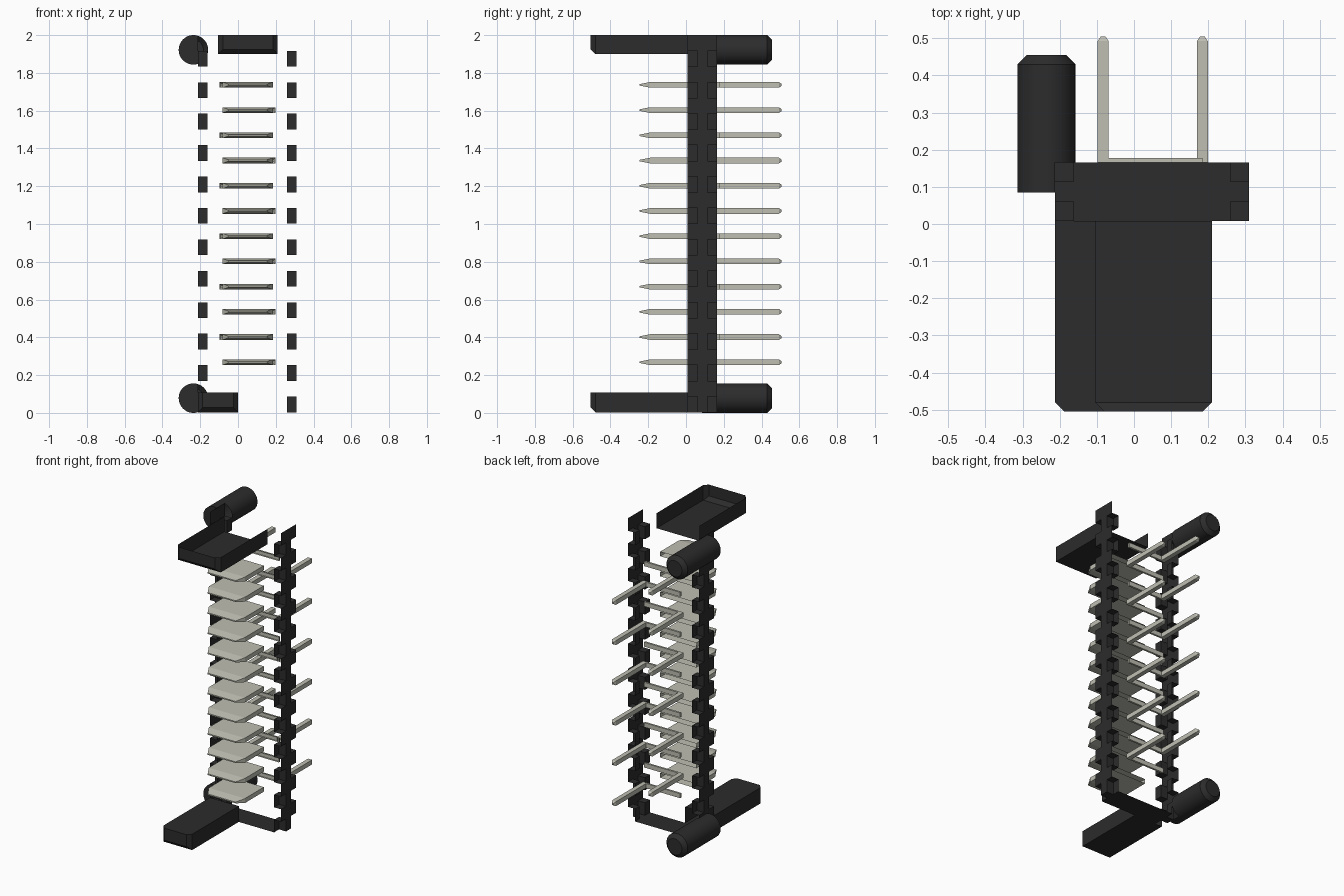
import bpy, bmesh, math
from mathutils import Vector, Matrix

if "Cube" in bpy.data.objects:
    bpy.data.objects.remove(bpy.data.objects["Cube"], do_unlink=True)


def material(name, col):
    m = bpy.data.materials.new(name)
    m.use_nodes = True
    m.diffuse_color = (*col, 1)
    m.node_tree.nodes["Principled BSDF"].inputs["Base Color"].default_value = (*col, 1)
    return m


BLACK = material("black plastic", (0.025, 0.025, 0.025))
METAL = material("tinned metal", (0.52, 0.52, 0.45))


def finish(bm, name, mat):
    me = bpy.data.meshes.new(name)
    bm.to_mesh(me)
    bm.free()
    me.materials.append(mat)
    ob = bpy.data.objects.new(name, me)
    bpy.context.collection.objects.link(ob)
    return ob


def box(bm, x, y, z, tip=None):
    """Box from (min, max) ranges; tip = (end index on y, x inset, z inset)."""
    grid = {}
    for i in (0, 1):
        for j in (0, 1):
            for k in (0, 1):
                dx, dz = tip[1:] if tip and tip[0] == j else (0, 0)
                grid[i, j, k] = bm.verts.new((x[i] + dx * (1 - 2 * i), y[j], z[k] + dz * (1 - 2 * k)))
    faces = {}
    for axis, tag in enumerate("xyz"):
        for side in (0, 1):
            loop = []
            for a, b in ((0, 0), (1, 0), (1, 1), (0, 1)):
                key = [a, b]
                key.insert(axis, side)
                loop.append(grid[tuple(key)])
            # wind each face so that it points outwards
            if (side == 1) == (axis == 1):
                loop.reverse()
            faces[tag + "-+"[side]] = bm.faces.new(loop)
    return faces


def drop(bm, faces, *tags):
    bmesh.ops.delete(bm, geom=[faces[t] for t in tags], context='FACES_ONLY')


def quad(bm, *pts):
    bm.faces.new([bm.verts.new(p) for p in pts])


XL, XR = -0.212, 0.31        # outer sides of the housing
YF, YB = 0.008, 0.165        # front and back of the housing
N1, N2 = 0.06, 0.115         # notch depths from front and back
Z0, PITCH, COUNT = 0.003, 0.1664, 12
D = 0.051                    # notch depth across x

# Side walls: a thin sheet with notched corners and the notch linings
for name, outer, inner in (("left_wall", XR, XR - D), ("right_wall", XL, XL + D)):
    bm = bmesh.new()
    for i in range(COUNT):
        a = Z0 + i * PITCH
        b, c = a + PITCH / 2, a + PITCH
        for y0, y1, z0, z1 in ((N1, N2, a, b), (YF, YB, b, c)):
            quad(bm, (outer, y0, z0), (outer, y1, z0), (outer, y1, z1), (outer, y0, z1))
        for edge, deep in ((YF, N1), (YB, N2)):
            quad(bm, (inner, edge, a), (inner, deep, a), (inner, deep, b), (inner, edge, b))
            quad(bm, (inner, deep, a), (outer, deep, a), (outer, deep, b), (inner, deep, b))
            for z in (a, b) if i else (b,):
                quad(bm, (inner, edge, z), (outer, edge, z), (outer, deep, z), (inner, deep, z))
    bmesh.ops.remove_doubles(bm, verts=bm.verts, dist=1e-4)
    finish(bm, name, BLACK)

# Floor sheet of the housing, with its corners notched
bm = bmesh.new()
for x0, x1, y0, y1 in ((XL + D, XR - D, YF, YB), (XL, XL + D, N1, N2), (XR - D, XR, N1, N2)):
    quad(bm, (x0, y0, Z0), (x0, y1, Z0), (x1, y1, Z0), (x1, y0, Z0))
finish(bm, "housing_floor", BLACK)

# Guide arms: chamfered at the front, open at the housing
for name, xs, zs, opened in (("top_arm", (-0.105, 0.21), (1.9, 2.0), ("y+", "z+")),
                             ("bottom_arm", (XL, 0.0), (Z0, 0.108), ("y+",))):
    bm = bmesh.new()
    f = box(bm, xs, (-0.505, YF), zs)
    front = f["y-"]
    top_edge = [e for e in front.edges if e in f["z+"].edges[:]]
    drop(bm, f, *opened)
    edges = [e for e in front.edges if e not in top_edge]
    bmesh.ops.bevel(bm, geom=edges, offset=0.025, segments=1, affect='EDGES')
    finish(bm, name, BLACK)

# Round pegs, cut away where they enter the housing
R = 0.078
for name, z in (("top_peg", 2.0 - R), ("bottom_peg", R)):
    bm = bmesh.new()
    bmesh.ops.create_cone(bm, cap_ends=True, segments=48, radius1=R, radius2=R, depth=0.37,
                          matrix=Matrix.Translation((-0.236, 0.27, z)) @ Matrix.Rotation(-math.pi / 2, 4, 'X'))
    rim = [e for e in bm.edges if all(v.co.y > 0.4 for v in e.verts)]
    bmesh.ops.bevel(bm, geom=rim, offset=0.025, segments=1, affect='EDGES')
    for co, no in (((0, YB, 0), (0, 1, 0)), ((XL, 0, 0), (1, 0, 0))):
        bmesh.ops.bisect_plane(bm, geom=bm.verts[:] + bm.edges[:] + bm.faces[:],
                               plane_co=Vector(co), plane_no=Vector(no), dist=1e-5)
    inside = []
    for face in bm.faces:
        mid = face.calc_center_median()
        if mid.x > XL and mid.y < YB:
            inside.append(face)
    bmesh.ops.delete(bm, geom=inside, context='FACES')
    ob = finish(bm, name, BLACK)
    bpy.ops.object.select_all(action='DESELECT')
    ob.select_set(True)
    bpy.context.view_layer.objects.active = ob
    bpy.ops.object.shade_smooth_by_angle(angle=math.radians(30))

# Contacts: flat blade in front, cross strip and a pin behind, pins alternating
BX = (-0.081, 0.184)
for i in range(12):
    z = 0.268 + i * 0.1335
    zs = (z - 0.015, z + 0.015)
    bm = bmesh.new()
    f = box(bm, BX, (-0.19, YF), zs)
    drop(bm, f, "y-", "y+")
    f = box(bm, BX, (-0.245, -0.19), zs, tip=(0, 0.03, 0.011))
    drop(bm, f, "y+")
    f = box(bm, BX, (YB, 0.178), zs)
    drop(bm, f, "y-")
    px = -0.083 if i % 2 else 0.184
    xs = (px - 0.015, px + 0.015)
    f = box(bm, xs, (YB, 0.492), zs)
    drop(bm, f, "y-", "y+")
    f = box(bm, xs, (0.492, 0.505), zs, tip=(1, 0.009, 0.009))
    drop(bm, f, "y-")
    bmesh.ops.remove_doubles(bm, verts=bm.verts, dist=1e-4)
    finish(bm, f"contact_{i + 1}", METAL)
